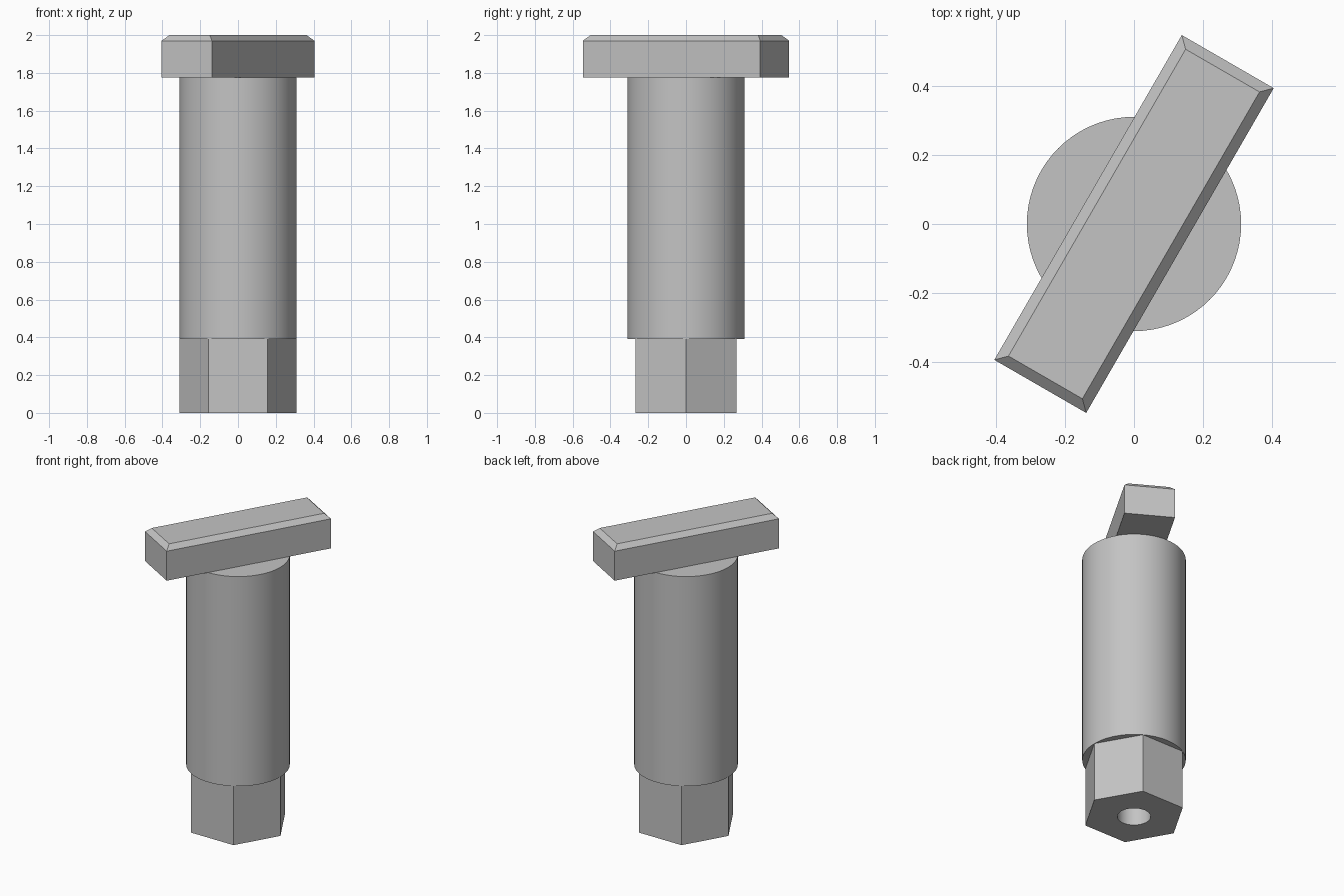
import bpy
import bmesh
from math import radians
from mathutils import Matrix

default = bpy.data.objects.get("Cube")
if default:
    bpy.data.objects.remove(default, do_unlink=True)

RADIUS = 0.31
HEX_TOP = 0.39
BAR_BOTTOM = 1.775
TOP = 2.0

steel = bpy.data.materials.new("light_grey_metal")
steel.use_nodes = True
steel.diffuse_color = (0.55, 0.55, 0.55, 1)
steel.node_tree.nodes["Principled BSDF"].inputs["Base Color"].default_value = steel.diffuse_color


def add_object(name, bm):
    mesh = bpy.data.meshes.new(name)
    bm.to_mesh(mesh)
    bm.free()
    mesh.materials.append(steel)
    obj = bpy.data.objects.new(name, mesh)
    bpy.context.collection.objects.link(obj)
    return obj


def select_only(obj):
    bpy.ops.object.select_all(action="DESELECT")
    obj.select_set(True)
    bpy.context.view_layer.objects.active = obj


def prism(name, sides, radius, bottom, top):
    """Upright prism with its first corner on the y axis."""
    bm = bmesh.new()
    matrix = Matrix.Translation((0, 0, (bottom + top) / 2)) @ Matrix.Rotation(radians(90), 4, "Z")
    bmesh.ops.create_cone(bm, cap_ends=True, segments=sides, radius1=radius,
                          radius2=radius, depth=top - bottom, matrix=matrix)
    return add_object(name, bm)


# Round shank on a hexagonal foot
shank = prism("shank", 72, RADIUS, HEX_TOP, BAR_BOTTOM)
foot = prism("hex_foot", 6, RADIUS, 0, HEX_TOP)

# Blind hole bored up from the underside
cutter = prism("bore_cutter", 48, 0.1, -0.1, 0.6)
cutter.hide_render = True
for part in (shank, foot):
    bore = part.modifiers.new("bore", "BOOLEAN")
    bore.operation = "DIFFERENCE"
    bore.solver = "EXACT"
    bore.object = cutter
    select_only(part)
    bpy.ops.object.modifier_apply(modifier=bore.name)
    bpy.ops.object.shade_smooth_by_angle(angle=radians(30))
bpy.data.objects.remove(cutter, do_unlink=True)

# Turned crossbar with chamfered top edges
bm = bmesh.new()
bmesh.ops.create_cube(bm, size=1)
bmesh.ops.scale(bm, vec=(1.085, 0.307, TOP - BAR_BOTTOM), verts=bm.verts)
rim = [e for e in bm.edges if all(v.co.z > 0 for v in e.verts)]
bmesh.ops.bevel(bm, geom=rim, offset=0.03, segments=1, affect="EDGES")
bmesh.ops.rotate(bm, matrix=Matrix.Rotation(radians(60), 3, "Z"), verts=bm.verts)
bmesh.ops.translate(bm, vec=(0, 0, (TOP + BAR_BOTTOM) / 2), verts=bm.verts)
add_object("crossbar", bm)
